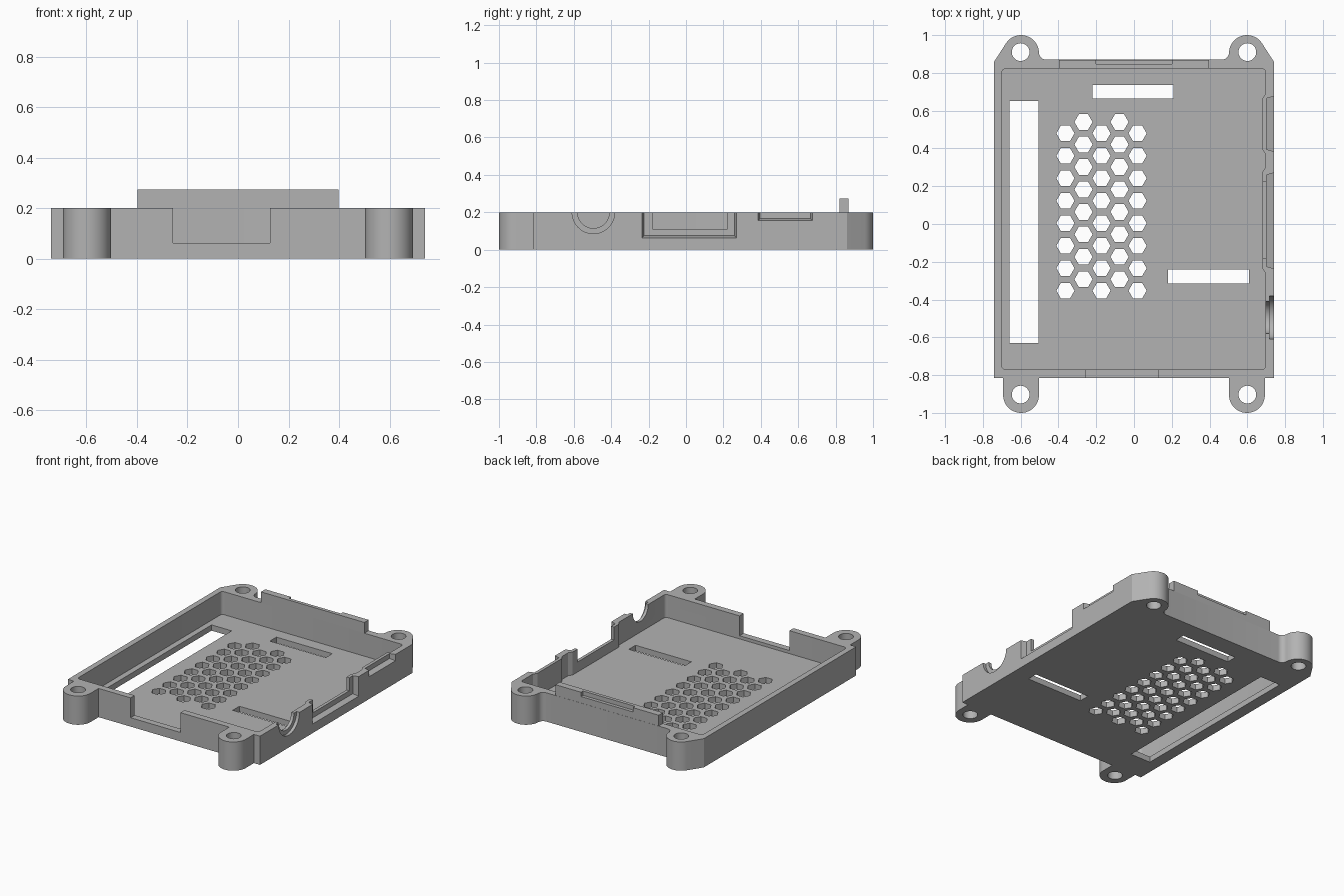
import bpy, bmesh, math

if "Cube" in bpy.data.objects:
    bpy.data.objects.remove(bpy.data.objects["Cube"], do_unlink=True)

grey = bpy.data.materials.new("plain grey")
grey.use_nodes = True
grey.diffuse_color = (0.45, 0.45, 0.45, 1)
grey.node_tree.nodes["Principled BSDF"].inputs["Base Color"].default_value = grey.diffuse_color

FLOOR, TOP = 0.04, 0.2


def arc(cx, cy, r, a0, a1, n=16):
    return [(cx + r * math.cos(math.radians(a0 + (a1 - a0) * i / n)),
             cy + r * math.sin(math.radians(a0 + (a1 - a0) * i / n))) for i in range(n + 1)]


def ring(cx, cy, r, n):
    return arc(cx, cy, r, 0, 360, n)[:-1]


def rect(a0, a1, b0, b1):
    return [(a0, b0), (a1, b0), (a1, b1), (a0, b1)]


def loft(bm, loop_a, loop_b):
    """Closed solid between two loops with equal point counts."""
    a = [bm.verts.new(p) for p in loop_a]
    b = [bm.verts.new(p) for p in loop_b]
    bm.faces.new(a)
    bm.faces.new(b)
    for i in range(len(a)):
        j = (i + 1) % len(a)
        bm.faces.new((a[i], a[j], b[j], b[i]))


def up(bm, loop, z0, z1):
    loft(bm, [(x, y, z0) for x, y in loop], [(x, y, z1) for x, y in loop])


def along_x(bm, inner, outer, x0, x1):
    loft(bm, [(x0, y, z) for y, z in inner], [(x1, y, z) for y, z in outer])


def make(name, bm):
    bmesh.ops.recalc_face_normals(bm, faces=bm.faces)
    mesh = bpy.data.meshes.new(name)
    bm.to_mesh(mesh)
    bm.free()
    mesh.materials.append(grey)
    obj = bpy.data.objects.new(name, mesh)
    bpy.context.scene.collection.objects.link(obj)
    return obj


def carve(obj, cutters):
    """Subtract each cutter, bake the result and drop the cutters."""
    for c in cutters:
        c.hide_render = True
        m = obj.modifiers.new(c.name, 'BOOLEAN')
        m.operation, m.solver, m.object = 'DIFFERENCE', 'EXACT', c
    bpy.context.view_layer.update()
    baked = bpy.data.meshes.new_from_object(obj.evaluated_get(bpy.context.evaluated_depsgraph_get()))
    obj.modifiers.clear()
    obj.data = baked
    for c in cutters:
        bpy.data.objects.remove(c, do_unlink=True)
    bpy.ops.object.select_all(action='DESELECT')
    obj.select_set(True)
    bpy.context.view_layer.objects.active = obj
    bpy.ops.object.shade_smooth_by_angle(angle=math.radians(30))


# Outer tray outline with four mounting ears, mirrored across x
half = [(0.503, -0.815)] + arc(0.598, -0.905, 0.095, 180, 360, 24)
half += [(0.693, -0.815), (0.74, -0.815), (0.74, 0.86)]
half += arc(0.598, 0.905, 0.095, 32, 180, 20)
half += arc(0.465, 0.908, 0.038, 0, -90, 8)
outline = half + [(-x, y) for x, y in reversed(half)]
bm = bmesh.new()
up(bm, outline, 0, TOP)
tray = make("tray", bm)

# Cavity, with the side wall thickened behind the two port recesses
r = 0.02
cavity = arc(-0.68, -0.75, r, 180, 270, 4) + arc(0.677, -0.75, r, 270, 360, 4)
for y0, y1 in ((-0.26, 0.3), (0.37, 0.69)):
    cavity += [(0.697, y0), (0.68, y0 + 0.025), (0.68, y1 - 0.025), (0.697, y1)]
cavity += arc(0.677, 0.802, r, 0, 90, 4) + arc(-0.68, 0.802, r, 90, 180, 4)
bm = bmesh.new()
up(bm, cavity, FLOOR, 0.4)
cavity_cutter = make("cavity_cutter", bm)

# Vents, floor slots and ear holes
bm = bmesh.new()
for col in range(5):
    for row in range(8):
        y = 0.48 + (0.06 if col % 2 else 0) - row * 0.119
        up(bm, ring(-0.363 + col * 0.0955, y, 0.048, 6), -0.1, 0.1)
for slot in (rect(-0.66, -0.505, -0.63, 0.652), rect(-0.22, 0.21, 0.665, 0.737),
             rect(0.18, 0.61, -0.316, -0.242)):
    up(bm, slot, -0.1, 0.1)
for x in (-0.6, 0.6):
    for y in (-0.903, 0.91):
        up(bm, ring(x, y, 0.047, 32), -0.1, 0.4)
hole_cutter = make("hole_cutter", bm)

# Outer recesses on the port wall, plus the front wall opening
bm = bmesh.new()
along_x(bm, rect(-0.225, 0.26, 0.075, 0.4), rect(-0.237, 0.272, 0.062, 0.4), 0.702, 0.745)
along_x(bm, rect(0.395, 0.665, 0.166, 0.4), rect(0.383, 0.677, 0.154, 0.4), 0.702, 0.745)
along_x(bm, ring(-0.495, TOP, 0.114, 48), ring(-0.495, TOP, 0.114, 48), 0.718, 0.78)
up(bm, rect(-0.257, 0.127, -0.86, -0.74), 0.062, 0.4)
recess_cutter = make("recess_cutter", bm)

# Openings that pass through the port wall
bm = bmesh.new()
window = rect(-0.18, 0.222, 0.11, 0.4)
along_x(bm, window, window, 0.66, 0.78)
jack = ring(-0.495, TOP, 0.085, 48)
along_x(bm, jack, jack, 0.66, 0.78)
opening_cutter = make("opening_cutter", bm)

carve(tray, [cavity_cutter, hole_cutter, recess_cutter, opening_cutter])

# Raised tab on the back wall, with a shallow catch cut in its outer edge
bm = bmesh.new()
up(bm, rect(-0.398, 0.398, 0.822, 0.869), TOP - 0.02, 0.275)
back_tab = make("back_tab", bm)
bm = bmesh.new()
up(bm, rect(-0.2, 0.2, 0.846, 0.9), 0.245, 0.4)
carve(back_tab, [make("catch_cutter", bm)])
